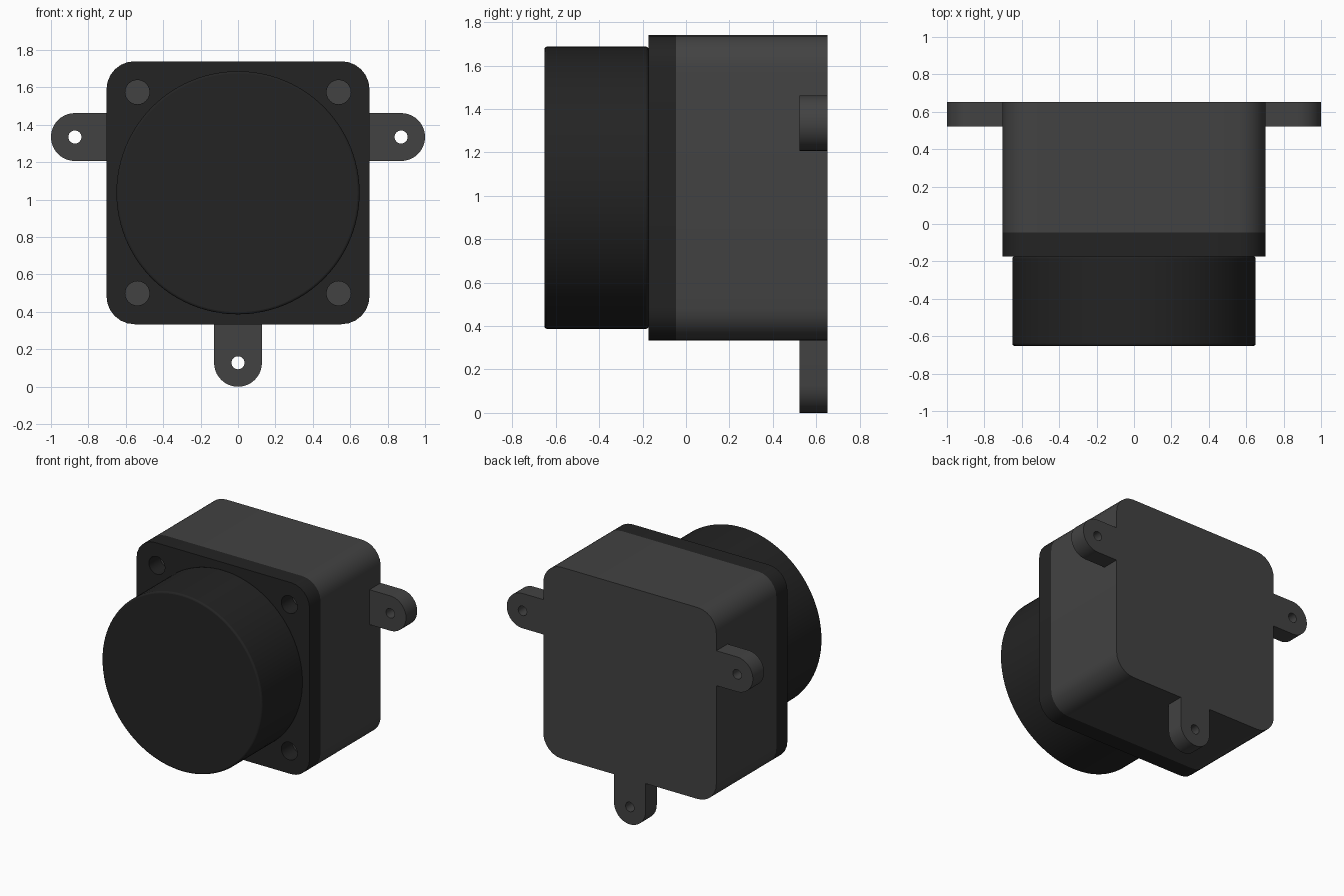
import bpy, bmesh
from math import sin, cos, pi, radians

if "Cube" in bpy.data.objects:
    bpy.data.objects.remove(bpy.data.objects["Cube"])

CZ = 1.037          # centre height of the housing
BACK = 0.652        # rear plane


def material(name, v):
    m = bpy.data.materials.new(name)
    m.diffuse_color = (v, v, v, 1)
    m.use_nodes = True
    m.node_tree.nodes["Principled BSDF"].inputs["Base Color"].default_value = m.diffuse_color
    return m


grey = material("housing_grey", 0.055)
black = material("front_black", 0.017)


def arc(cx, cz, r, a0, a1, n):
    return [(cx + r * cos(radians(a0 + (a1 - a0) * i / n)),
             cz + r * sin(radians(a0 + (a1 - a0) * i / n))) for i in range(n + 1)]


def circle(cx, cz, r, n=24):
    return arc(cx, cz, r, 0, 360, n)[:-1]


def rounded_square(h, r, n=6):
    pts = []
    for k, (sx, sz) in enumerate([(1, 1), (-1, 1), (-1, -1), (1, -1)]):
        pts += arc(sx * (h - r), CZ + sz * (h - r), r, 90 * k, 90 * k + 90, n)
    return pts


def finish(ob, mat):
    ob.data.materials.clear()
    ob.data.materials.append(mat)
    bpy.ops.object.select_all(action='DESELECT')
    ob.select_set(True)
    bpy.context.view_layer.objects.active = ob
    bpy.ops.object.shade_smooth_by_angle(angle=radians(30))


def plate(name, loops, y0, y1, mat):
    """Extrude an outline (first loop) with holes (other loops) from y0 to y1."""
    cu = bpy.data.curves.new(name, 'CURVE')
    cu.dimensions = '2D'
    cu.fill_mode = 'BOTH'
    cu.extrude = (y1 - y0) / 2
    for pts in loops:
        sp = cu.splines.new('POLY')
        sp.points.add(len(pts) - 1)
        for p, (x, z) in zip(sp.points, pts):
            p.co = (x, z, 0, 1)
        sp.use_cyclic_u = True
    ob = bpy.data.objects.new(name, cu)
    bpy.context.collection.objects.link(ob)
    ob.rotation_euler = (pi / 2, 0, 0)
    ob.location.y = (y0 + y1) / 2
    bpy.ops.object.select_all(action='DESELECT')
    ob.select_set(True)
    bpy.context.view_layer.objects.active = ob
    bpy.ops.object.convert(target='MESH')
    ob = bpy.context.object
    bm = bmesh.new()
    bm.from_mesh(ob.data)
    bmesh.ops.remove_doubles(bm, verts=bm.verts, dist=1e-5)
    bmesh.ops.recalc_face_normals(bm, faces=bm.faces)
    bm.to_mesh(ob.data)
    bm.free()
    finish(ob, mat)
    return ob


# Housing block and front flange with four screw recesses
plate("housing", [rounded_square(0.703, 0.15)], -0.045, BACK, grey)
screws = [circle(sx * 0.538, CZ + sz * 0.538, 0.065) for sx in (-1, 1) for sz in (-1, 1)]
plate("front_flange", [rounded_square(0.703, 0.15)] + screws, -0.173, -0.045, black)

# Round front cap with a slightly softened rim
bpy.ops.mesh.primitive_cylinder_add(vertices=96, radius=0.65, depth=0.48,
                                    location=(0, -BACK + 0.24, CZ),
                                    rotation=(pi / 2, 0, 0))
cap = bpy.context.object
cap.name = "front_cap"
bev = cap.modifiers.new("rim", 'BEVEL')
bev.width = 0.012
bev.segments = 3
bev.limit_method = 'ANGLE'
finish(cap, black)

# Mounting tabs: two at the sides, one at the bottom
R = 0.128
for side, s in (("left", -1), ("right", 1)):
    outline = [(s * x, z) for x, z in
               [(0.69, 1.335 - R)] + arc(1 - R, 1.335, R, -90, 90, 20) + [(0.69, 1.335 + R)]]
    plate(side + "_tab", [outline, circle(s * (1 - R), 1.335, 0.035)], 0.522, BACK, grey)
outline = [(-R, 0.345)] + arc(0, R, R, 180, 360, 20) + [(R, 0.345)]
plate("bottom_tab", [outline, circle(0, R, 0.035)], 0.522, BACK, grey)
